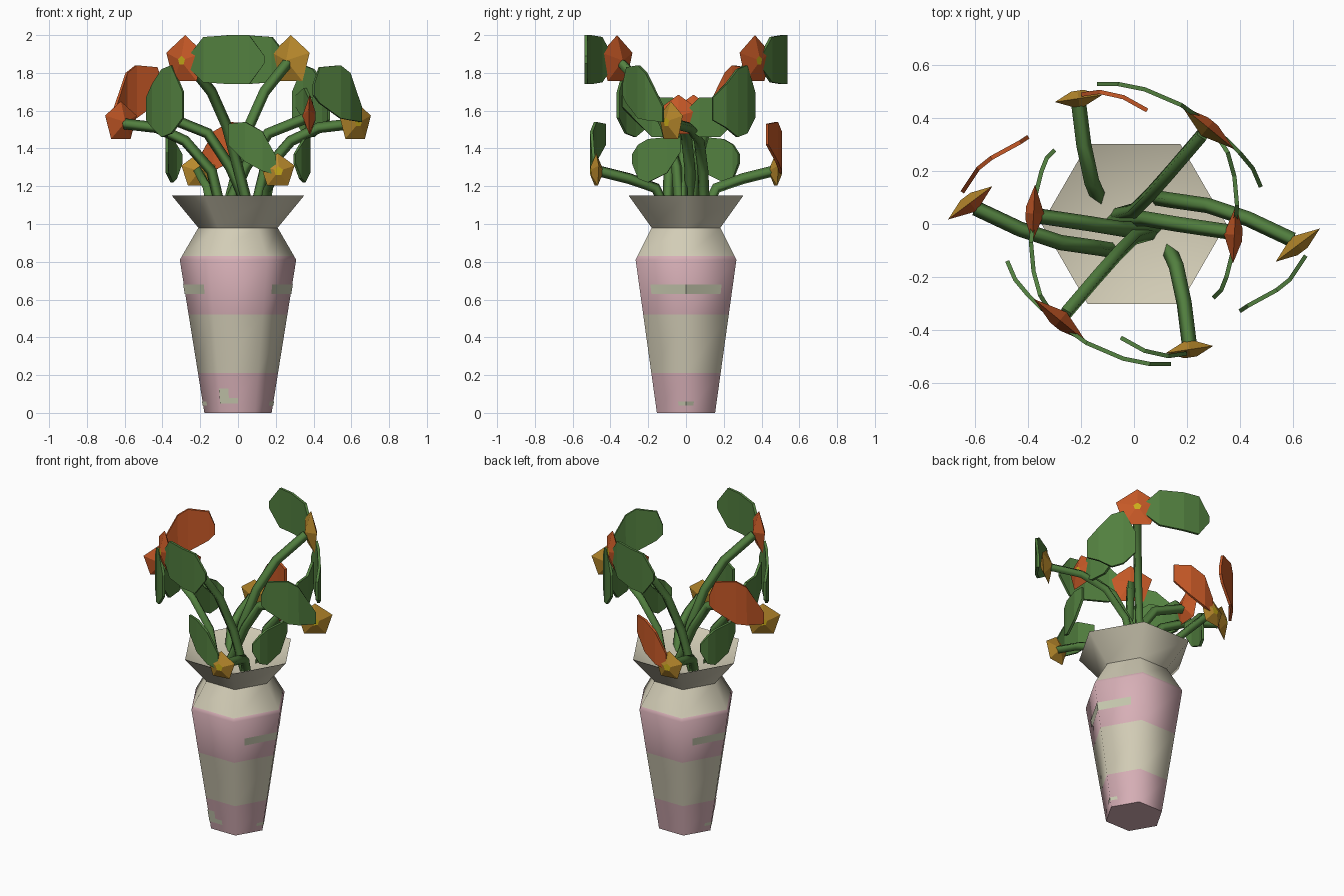
import bpy, bmesh, math
from mathutils import Vector

cube = bpy.data.objects.get("Cube")
if cube:
    bpy.data.objects.remove(cube, do_unlink=True)


def material(name, r, g, b):
    m = bpy.data.materials.new(name)
    m.use_nodes = True
    m.diffuse_color = (r, g, b, 1)
    bsdf = next(n for n in m.node_tree.nodes if n.type == 'BSDF_PRINCIPLED')
    bsdf.inputs["Base Color"].default_value = (r, g, b, 1)
    bsdf.inputs["Roughness"].default_value = 0.9
    return m


cream = material("cream glaze", .65, .61, .47)
pink = material("pink glaze", .68, .43, .47)
pale = material("pale patch", .56, .57, .42)
green = material("leaf green", .085, .215, .05)
orange = material("orange petal", .57, .1, .02)
mustard = material("mustard petal", .48, .25, .025)
yellow = material("yellow centre", .6, .42, .01)


def mesh_object(name, bm, mats, recalc=True):
    if recalc:
        bmesh.ops.recalc_face_normals(bm, faces=bm.faces)
    me = bpy.data.meshes.new(name)
    bm.to_mesh(me)
    bm.free()
    for m in mats:
        me.materials.append(m)
    ob = bpy.data.objects.new(name, me)
    bpy.context.collection.objects.link(ob)
    return ob


def smooth(ob, degrees):
    bpy.ops.object.select_all(action='DESELECT')
    ob.select_set(True)
    bpy.context.view_layer.objects.active = ob
    bpy.ops.object.shade_smooth_by_angle(angle=math.radians(degrees))


# Vase: six-sided lathe, with extra rings at the painted bands
def body_radius(z):
    return .178 + .13 * z / .81


def hex_point(corner, r, z):
    a = corner * math.pi / 3
    return Vector((r * math.cos(a), r * math.sin(a), z))


def build_vase():
    profile = [(body_radius(z), z) for z in (0, .21, .52, .81)]
    profile += [(.297, .83), (.21, .98), (.35, 1.15)]
    bm = bmesh.new()
    rings = [[bm.verts.new(hex_point(i, r, z)) for i in range(6)] for r, z in profile]
    for low, high in zip(rings, rings[1:]):
        for i in range(6):
            j = (i + 1) % 6
            bm.faces.new((low[i], low[j], high[j], high[i]))
    bm.faces.new(rings[0][::-1])
    # Funnel-shaped inside of the mouth
    middle = bm.verts.new((0, 0, 1.0))
    for i in range(6):
        bm.faces.new((rings[-1][i], rings[-1][(i + 1) % 6], middle))
    for f in bm.faces:
        z = f.calc_center_median().z
        f.material_index = int(z < .21 or .52 < z < .83)
    smooth(mesh_object("vase", bm, [cream, pink]), 62)


build_vase()


# Worn patches: thin plates that follow the vase wall
def patch(u_start, u_end, z_low, z_high):
    def wall(u, z):
        i = math.floor(u)
        r = body_radius(z) + .003
        return hex_point(i, r, z).lerp(hex_point(i + 1, r, z), u - i)
    stops = sorted({u_start, u_end, *range(math.ceil(u_start), math.floor(u_end) + 1)})
    bm = bmesh.new()
    columns = [[bm.verts.new(wall(u, z)) for z in (z_low, z_high)] for u in stops]
    for a, b in zip(columns, columns[1:]):
        bm.faces.new((a[0], b[0], b[1], a[1]))
    mesh_object("worn_patch", bm, [pale], recalc=False)


for side in (0, 3):
    patch(side - .75, side + .75, .63, .68)
    patch(side - .25, side + .25, .04, .06)
patch(4.0, 4.5, .05, .08)
patch(4.0, 4.25, .08, .13)


# Plant parts; side = -1 turns a part half way round the vase
def turn(p, side):
    return Vector((p[0] * side, p[1] * side, p[2]))


def stem(points, side):
    cu = bpy.data.curves.new("stem", 'CURVE')
    cu.dimensions = '3D'
    cu.bevel_depth = .029
    cu.bevel_resolution = 0
    cu.use_fill_caps = True
    sp = cu.splines.new('POLY')
    sp.points.add(len(points) - 1)
    for sp_point, p in zip(sp.points, points):
        sp_point.co = (*turn(p, side), 1)
    cu.materials.append(green)
    ob = bpy.data.objects.new("stem", cu)
    bpy.context.collection.objects.link(ob)


def flower(centre, normal, radius, front, back, side):
    n = turn((*normal, 0), side).normalized()
    across = Vector((0, 0, 1)).cross(n)
    c = turn(centre, side)
    bm = bmesh.new()

    def ring(r, depth):
        return [bm.verts.new(c + n * depth + r * (across * math.sin(a) + Vector((0, 0, math.cos(a)))))
                for a in (k * math.tau / 5 for k in range(5))]
    rim, eye = ring(radius, 0), ring(.025, .03)
    tail = bm.verts.new(c - n * .04)
    bm.faces.new(eye).material_index = 2
    for i in range(5):
        j = (i + 1) % 5
        bm.faces.new((rim[i], rim[j], eye[j], eye[i]))
        bm.faces.new((rim[j], rim[i], tail)).material_index = 1
    mesh_object("flower", bm, [front, back, yellow])


# Leaf: columns of (x, y, top, bottom) swept round the bouquet
def leaf(columns, side, mat):
    bm = bmesh.new()
    pairs = [[bm.verts.new(turn((x, y, z), side)) for z in (low, high)]
             for x, y, high, low in columns]
    for a, b in zip(pairs, pairs[1:]):
        bm.faces.new((a[0], b[0], b[1], a[1]))
    ob = mesh_object("leaf", bm, [mat])
    mod = ob.modifiers.new("thickness", 'SOLIDIFY')
    mod.thickness = .016
    mod.offset = 0


for side in (1, -1):
    leaf_mix = green if side == 1 else orange

    # Low flower
    stem([(.13, -.09, 1.04), (.16, -.16, 1.19), (.19, -.3, 1.24), (.21, -.46, 1.28)], side)
    flower((.21, -.475, 1.28), (.15, -1), .095, mustard, mustard, side)
    leaf([(.2, -.49, 1.36, 1.26), (.13, -.5, 1.49, 1.28), (.04, -.48, 1.54, 1.33),
          (-.05, -.43, 1.53, 1.42)], side, leaf_mix)

    # Tall flower with one raised and one drooping leaf
    stem([(-.07, .03, 1.03), (0, .05, 1.3), (.06, .11, 1.52), (.14, .2, 1.7), (.26, .34, 1.85)], side)
    flower((.28, .365, 1.865), (.63, .77), .135, orange, mustard if side == 1 else orange, side)
    leaf([(.25, .4, 1.9, 1.82), (.18, .45, 1.99, 1.75), (.04, .51, 2, 1.74),
          (-.06, .53, 2, 1.74), (-.14, .53, 1.89, 1.85)], side, green)
    leaf([(.29, .36, 1.7, 1.56), (.35, .32, 1.84, 1.48), (.4, .27, 1.82, 1.46),
          (.45, .21, 1.74, 1.51), (.48, .14, 1.67, 1.55)], side, green)

    # Wide flower
    stem([(.08, .1, 1.03), (.14, .09, 1.28), (.28, .07, 1.44), (.43, .02, 1.51), (.6, -.06, 1.53)], side)
    flower((.62, -.08, 1.54), (.6, -.8), .11, mustard, mustard if side == 1 else orange, side)
    leaf([(.65, -.12, 1.62, 1.54), (.59, -.21, 1.8, 1.55), (.54, -.25, 1.84, 1.56),
          (.43, -.31, 1.83, 1.64), (.4, -.33, 1.74, 1.68)], side, leaf_mix)

    # Middle flower with one level and one drooping leaf
    stem([(-.08, .02, 1.03), (.04, .02, 1.3), (.16, 0, 1.48), (.36, -.03, 1.56)], side)
    flower((.38, -.04, 1.57), (1, -.05), .115, orange, orange, side)
    leaf([(.385, .02, 1.62, 1.5), (.39, .07, 1.67, 1.46), (.38, .18, 1.67, 1.46),
          (.355, .27, 1.72, 1.55), (.31, .34, 1.68, 1.62)], side, green)
    leaf([(.375, -.03, 1.46, 1.38), (.375, -.1, 1.46, 1.27), (.35, -.2, 1.45, 1.22),
          (.33, -.25, 1.42, 1.24), (.3, -.28, 1.37, 1.32)], side, green)
